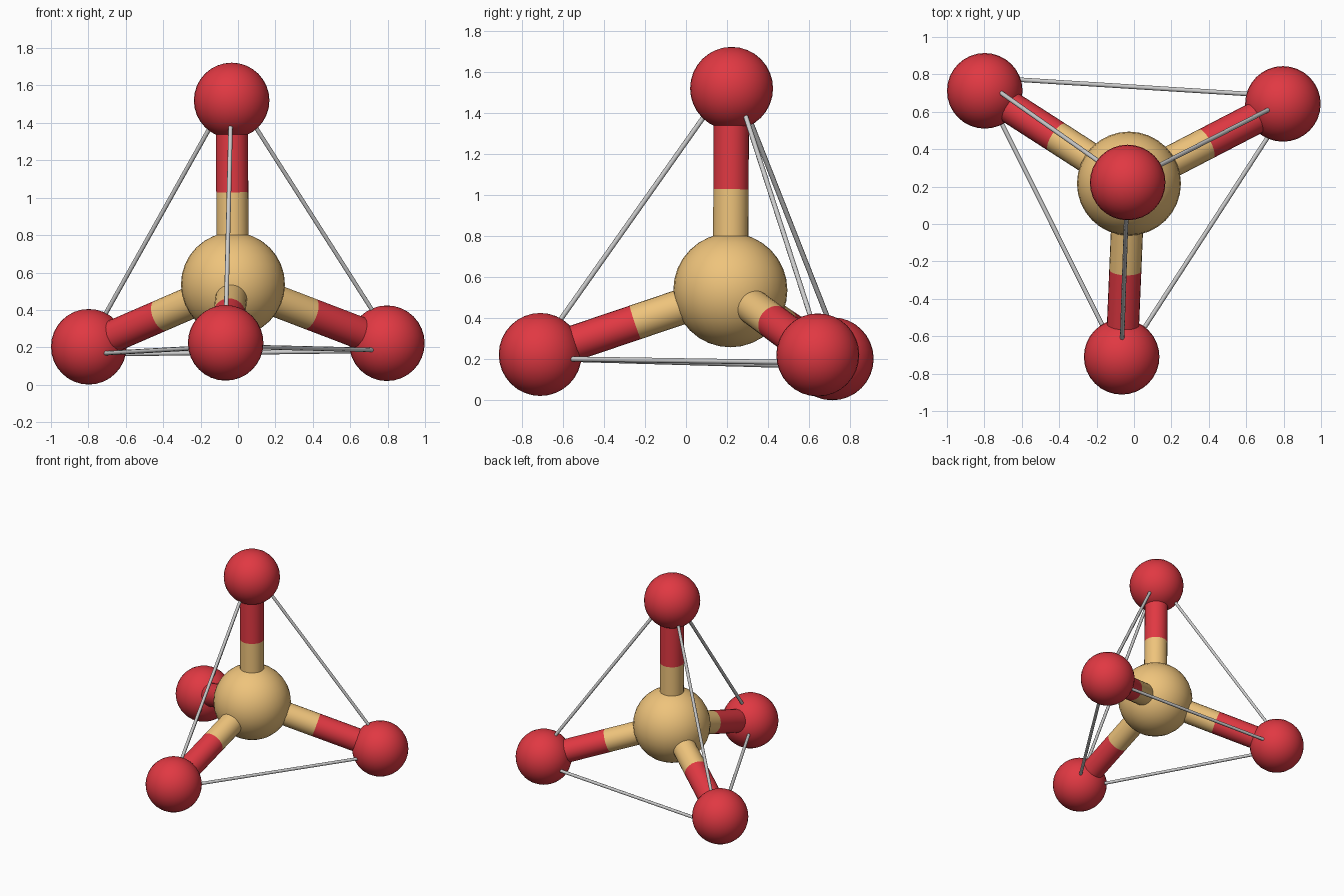
import bpy
from math import radians
from mathutils import Vector

if "Cube" in bpy.data.objects:
    bpy.data.objects.remove(bpy.data.objects["Cube"])

ATOM_R, CORE_R, BOND_R, EDGE_R = 0.202, 0.278, 0.086, 0.012


def material(name, color):
    mat = bpy.data.materials.new(name)
    mat.diffuse_color = color
    mat.use_nodes = True
    mat.node_tree.nodes["Principled BSDF"].inputs["Base Color"].default_value = mat.diffuse_color
    return mat


red = material("red", (0.75, 0.04, 0.055, 1))
tan = material("tan", (0.86, 0.55, 0.20, 1))


def finish(name, mat):
    obj = bpy.context.object
    obj.name = name
    if mat:
        obj.data.materials.append(mat)
    bpy.ops.object.shade_smooth_by_angle(angle=radians(50))


def ball(name, center, radius, mat):
    bpy.ops.mesh.primitive_uv_sphere_add(segments=32, ring_count=16, radius=radius, location=center)
    finish(name, mat)


def rod(name, a, b, radius, sides, mat=None):
    axis = b - a
    bpy.ops.mesh.primitive_cylinder_add(vertices=sides, radius=radius, depth=axis.length,
                                        location=(a + b) / 2,
                                        rotation=axis.to_track_quat('Z', 'Y').to_euler())
    finish(name, mat)


# Central ball and the four outer balls
core = Vector((-0.027, 0.216, 0.537))
atoms = {
    "top": Vector((-0.034, 0.222, 1.52)),
    "left": Vector((-0.798, 0.712, 0.203)),
    "right": Vector((0.796, 0.642, 0.222)),
    "front": Vector((-0.066, -0.710, 0.224)),
}
ball("central_atom", core, CORE_R, tan)

# Outer balls with two-tone bonds
for key, pos in atoms.items():
    mid = (core + pos) / 2
    ball(key + "_atom", pos, ATOM_R, red)
    rod(key + "_bond_inner", core, mid, BOND_R, 24, tan)
    rod(key + "_bond_outer", mid, pos, BOND_R, 24, red)

# Thin tetrahedron frame, slightly larger than the ball positions
corners = {
    "top": Vector((-0.035, 0.227, 1.58)),
    "left": Vector((-0.83, 0.785, 0.162)),
    "right": Vector((0.855, 0.68, 0.183)),
    "front": Vector((-0.068, -0.745, 0.205)),
}
keys = list(corners)
for i, a in enumerate(keys):
    for b in keys[i + 1:]:
        rod(f"frame_edge_{a}_{b}", corners[a], corners[b], EDGE_R, 8)
